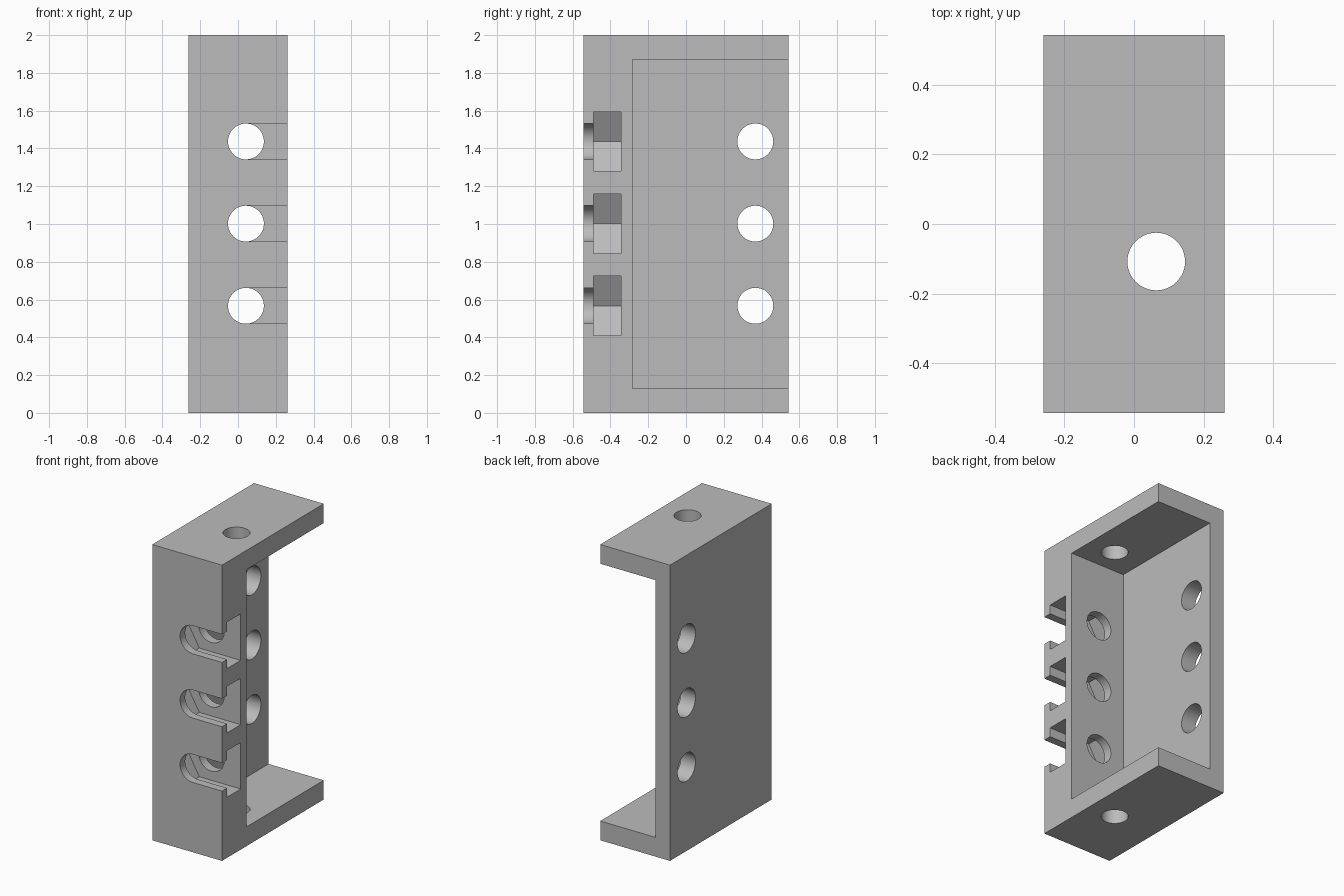
import bpy, bmesh
from math import sin, cos, pi
from mathutils import Vector

cube = bpy.data.objects.get("Cube")
if cube:
    bpy.data.objects.remove(cube, do_unlink=True)

W, D, H = 0.522, 1.087, 2.0
WALL, PLATE, BLOCK = 0.109, 0.13, 0.26
LEVELS = [0.567, 1.002, 1.437]
BOLT_X, BOLT_R = 0.042, 0.095

grey = bpy.data.materials.new("grey")
grey.use_nodes = True
grey.diffuse_color = (0.5, 0.5, 0.5, 1)
grey.node_tree.nodes["Principled BSDF"].inputs["Base Color"].default_value = (0.5, 0.5, 0.5, 1)


def prism(name, points, axis, start, end):
    """Extrude a closed 2D profile along one axis (profile uses the other two, in order)."""
    def place(p, t):
        v = list(p)
        v.insert(axis, t)
        return Vector(v)
    bm = bmesh.new()
    face = bm.faces.new([bm.verts.new(place(p, start)) for p in points])
    moved = bmesh.ops.extrude_face_region(bm, geom=[face])["geom"]
    shift = place((0, 0), end - start)
    bmesh.ops.translate(bm, vec=shift, verts=[g for g in moved if isinstance(g, bmesh.types.BMVert)])
    bmesh.ops.recalc_face_normals(bm, faces=bm.faces)
    mesh = bpy.data.meshes.new(name)
    bm.to_mesh(mesh)
    bm.free()
    obj = bpy.data.objects.new(name, mesh)
    bpy.context.collection.objects.link(obj)
    mesh.materials.append(grey)
    return obj


def arc(x, y, r, first=0.0, sweep=2 * pi, n=48):
    steps = n if sweep >= 2 * pi else n + 1
    return [(x + r * cos(first + sweep * i / n), y + r * sin(first + sweep * i / n)) for i in range(steps)]


def rect(x0, x1, y0, y1):
    return [(x0, y0), (x1, y0), (x1, y1), (x0, y1)]


# Solid body
body = prism("bracket", rect(-W / 2, W / 2, -D / 2, D / 2), 2, 0, H)

# Open chamber between plates, side wall and front block
cutters = [prism("chamber", rect(WALL - W / 2, 1, BLOCK - D / 2, 1), 2, PLATE, H - PLATE)]

# Vertical hole through both plates
cutters.append(prism("plate_hole", arc(0.064, -0.108, 0.083), 2, -0.1, H + 0.1))

for z in LEVELS:
    # Hole in the side wall
    cutters.append(prism("wall_hole", arc(0.367, z, BOLT_R), 0, -0.4, 0))
    # Bolt hole through the front block
    cutters.append(prism("bolt_hole", arc(BOLT_X, z, BOLT_R), 1, -0.43, -0.2))
    # Slot open to the side, at the front face
    slot = arc(BOLT_X, z, BOLT_R, pi / 2, pi, 24) + [(0.5, z - BOLT_R), (0.5, z + BOLT_R)]
    cutters.append(prism("slot", slot, 1, -0.7, -0.45))
    # Nut pocket with a pointed inner end
    r = 0.157 * 2 / 3 ** 0.5
    pocket = arc(BOLT_X, z, r, 2 * pi / 3, 2 * pi / 3, 2) + [(0.5, z - 0.157), (0.5, z + 0.157)]
    cutters.append(prism("nut_pocket", pocket, 1, -0.489, -0.344))

# Cut everything, then drop the cutters
for c in cutters:
    mod = body.modifiers.new(c.name, "BOOLEAN")
    mod.operation = "DIFFERENCE"
    mod.solver = "EXACT"
    mod.object = c
bpy.context.view_layer.update()
result = bpy.data.meshes.new_from_object(body.evaluated_get(bpy.context.evaluated_depsgraph_get()))
body.modifiers.clear()
body.data = result
for c in cutters:
    bpy.data.objects.remove(c, do_unlink=True)

# Smooth hole walls, sharp edges kept
bpy.ops.object.select_all(action="DESELECT")
body.select_set(True)
bpy.context.view_layer.objects.active = body
bpy.ops.object.shade_smooth_by_angle(angle=pi / 6)
